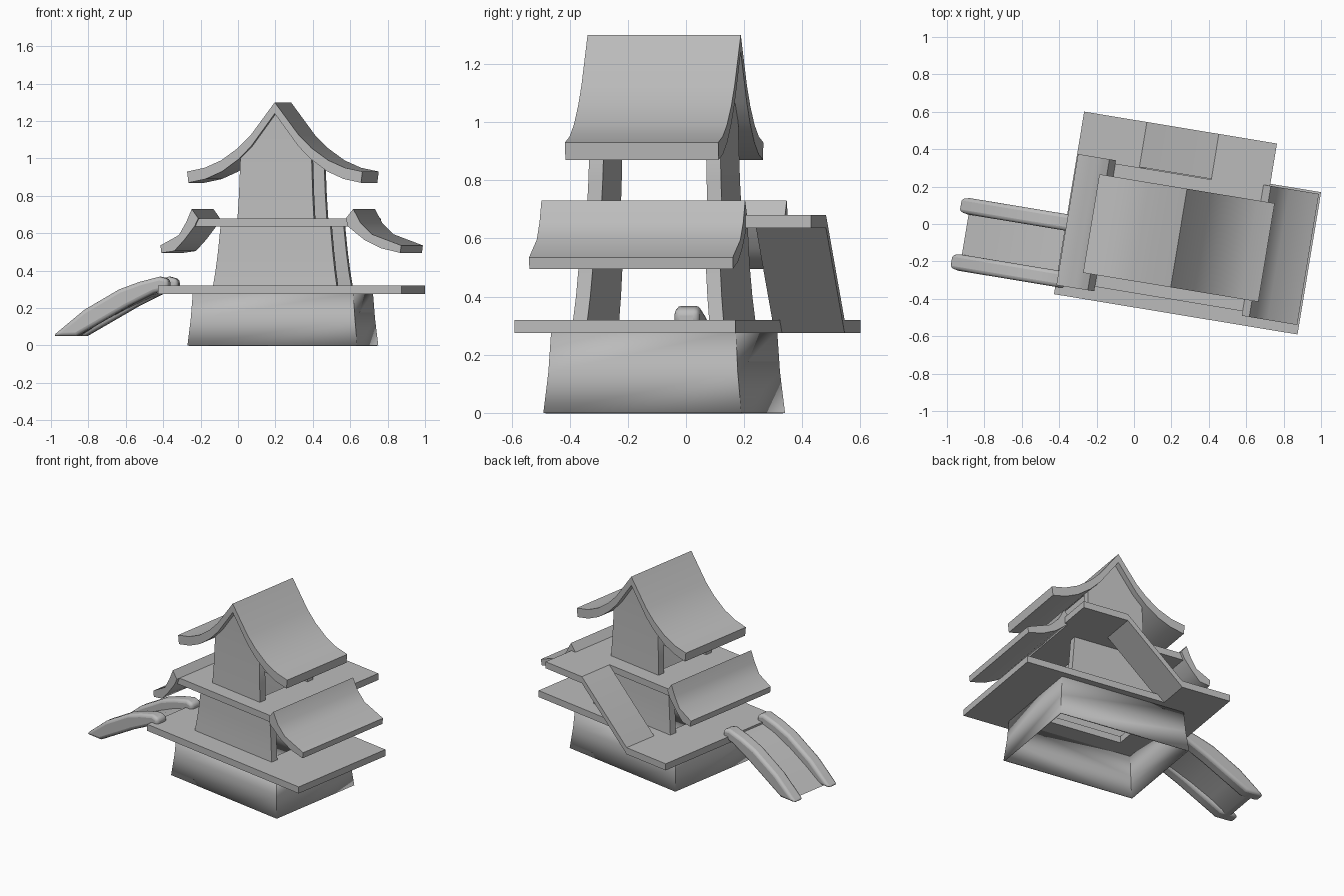
import bpy, bmesh, math
from mathutils import Matrix

cube = bpy.data.objects.get("Cube")
if cube:
    bpy.data.objects.remove(cube, do_unlink=True)

# The whole house is turned slightly on its plot
PLOT = Matrix.Translation((0.24, -0.075, 0)) @ Matrix.Rotation(math.radians(-9.4), 4, "Z")

grey = bpy.data.materials.new("plain_grey")
grey.use_nodes = True
grey.diffuse_color = (0.5, 0.5, 0.5, 1)
grey.node_tree.nodes["Principled BSDF"].inputs["Base Color"].default_value = (0.5, 0.5, 0.5, 1)


def loft(name, rings, caps=True, smooth=40):
    """Skin a list of matching point rings, optionally closing both ends."""
    bm = bmesh.new()
    loops = [[bm.verts.new(p) for p in ring] for ring in rings]
    n = len(loops[0])
    for a, b in zip(loops, loops[1:]):
        for i in range(n):
            j = (i + 1) % n
            bm.faces.new((a[i], a[j], b[j], b[i]))
    if caps:
        bm.faces.new(loops[0])
        bm.faces.new(loops[-1])
    bmesh.ops.recalc_face_normals(bm, faces=bm.faces)
    mesh = bpy.data.meshes.new(name)
    bm.to_mesh(mesh)
    bm.free()
    mesh.materials.append(grey)
    obj = bpy.data.objects.new(name, mesh)
    obj.matrix_world = PLOT
    bpy.context.collection.objects.link(obj)
    bpy.ops.object.select_all(action="DESELECT")
    obj.select_set(True)
    bpy.context.view_layer.objects.active = obj
    bpy.ops.object.shade_smooth_by_angle(angle=math.radians(smooth))
    return obj


def slab(name, outline, bottom, top):
    return loft(name, [[(x, y, z) for x, y in outline] for z in (bottom, top)])


def strip(name, profile, y0, y1):
    """Extrude an x/z profile along y."""
    return loft(name, [[(x, y, z) for x, z in profile] for y in (y0, y1)])


def rect(hx, hy):
    return [(-hx, -hy), (hx, -hy), (hx, hy), (-hx, hy)]


def cut_hole(obj, hx, hy):
    cutter = slab("stairwell_cutter", rect(hx, hy), -1, 2)
    cutter.hide_render = True
    mod = obj.modifiers.new("stairwell", "BOOLEAN")
    mod.operation = "DIFFERENCE"
    mod.object = cutter
    bpy.context.view_layer.objects.active = obj
    bpy.ops.object.modifier_apply(modifier=mod.name)
    bpy.data.objects.remove(cutter, do_unlink=True)


# Flared hollow base, open underneath
base = loft("base", [[(x, y, z) for x, y in rect(hx, hy)] for z, hx, hy in
                     ((0, 0.46, 0.345), (0.14, 0.445, 0.33), (0.28, 0.435, 0.322))], caps=False)
shell = base.modifiers.new("shell", "SOLIDIFY")
shell.thickness = 0.012
shell.offset = -1

# Floors, each with a landing at the back for the ramp
lower = slab("lower_floor", [(-0.61, -0.405), (0.71, -0.405), (0.71, 0.366),
                             (-0.27, 0.366), (-0.27, 0.584), (-0.61, 0.584)], 0.275, 0.32)
cut_hole(lower, 0.29, 0.2)
upper = slab("upper_floor", [(-0.435, -0.33), (0.435, -0.33), (0.435, 0.584),
                             (0.12, 0.584), (0.12, 0.337), (-0.435, 0.337)], 0.635, 0.68)
cut_hole(upper, 0.16, 0.17)

# Back ramp between the landings
strip("back_ramp", [(-0.27, 0.32), (0.12, 0.68), (0.16, 0.635), (0.12, 0.635),
                    (-0.27, 0.275), (-0.3, 0.275)], 0.34, 0.584)

# Front and back walls of each storey; the sides stay open
LOWER = [(0.32, 0.335, 0.262), (0.4, 0.323, 0.254), (0.5, 0.311, 0.247), (0.636, 0.298, 0.242)]
UPPER = [(0.68, 0.207, 0.236), (0.8, 0.2, 0.231), (1.0, 0.193, 0.226),
         (1.11, 0.105, 0.226), (1.25, 0.012, 0.226)]
for storey, levels in (("lower", LOWER), ("upper", UPPER)):
    for side, s in (("front", -1), ("back", 1)):
        loft(f"{storey}_{side}_wall",
             [[(-hx, s * hy, z), (hx, s * hy, z), (hx, s * (hy - 0.05), z), (-hx, s * (hy - 0.05), z)]
              for z, hx, hy in levels])

# Swept gable roof
half = [(0.475, 0.93), (0.38, 0.95), (0.29, 0.99), (0.2, 1.055), (0.13, 1.125), (0, 1.3)]
over = half + [(-x, z) for x, z in reversed(half[:-1])]
under = [(x * 0.985, z - 0.06) for x, z in reversed(over)]
strip("main_roof", over + under, -0.267, 0.267)

# Side eaves hanging off the upper floor
strip("right_eave", [(-0.4, 0.68), (-0.435, 0.73), (-0.465, 0.66), (-0.505, 0.59), (-0.605, 0.535),
                     (-0.6, 0.495), (-0.53, 0.505), (-0.475, 0.565), (-0.42, 0.637)], -0.355, 0.355)
strip("left_eave", [(0.4, 0.68), (0.44, 0.73), (0.48, 0.655), (0.54, 0.595), (0.7, 0.535),
                    (0.695, 0.495), (0.59, 0.52), (0.5, 0.565), (0.41, 0.637)], -0.355, 0.355)

# Entrance slide: curved deck between two rounded rails
strip("slide_deck", [(-0.6, 0.31), (-0.7, 0.285), (-0.85, 0.22), (-1.0, 0.135), (-1.13, 0.05),
                     (-1.09, 0.05), (-0.98, 0.12), (-0.84, 0.195), (-0.7, 0.26), (-0.6, 0.285)],
      -0.3, -0.04)
RAIL = [(-0.56, 0.355), (-0.61, 0.368), (-0.72, 0.34), (-0.83, 0.3), (-1.02, 0.19), (-1.19, 0.05),
        (-1.06, 0.05), (-0.92, 0.13), (-0.78, 0.21), (-0.64, 0.28), (-0.56, 0.3)]
for name, y in (("front_slide_rail", -0.365), ("back_slide_rail", -0.06)):
    rail = strip(name, RAIL, y, y + 0.088)
    bevel = rail.modifiers.new("rounding", "BEVEL")
    bevel.width = 0.02
    bevel.segments = 3
    bevel.limit_method = "ANGLE"
    bevel.angle_limit = math.radians(60)
